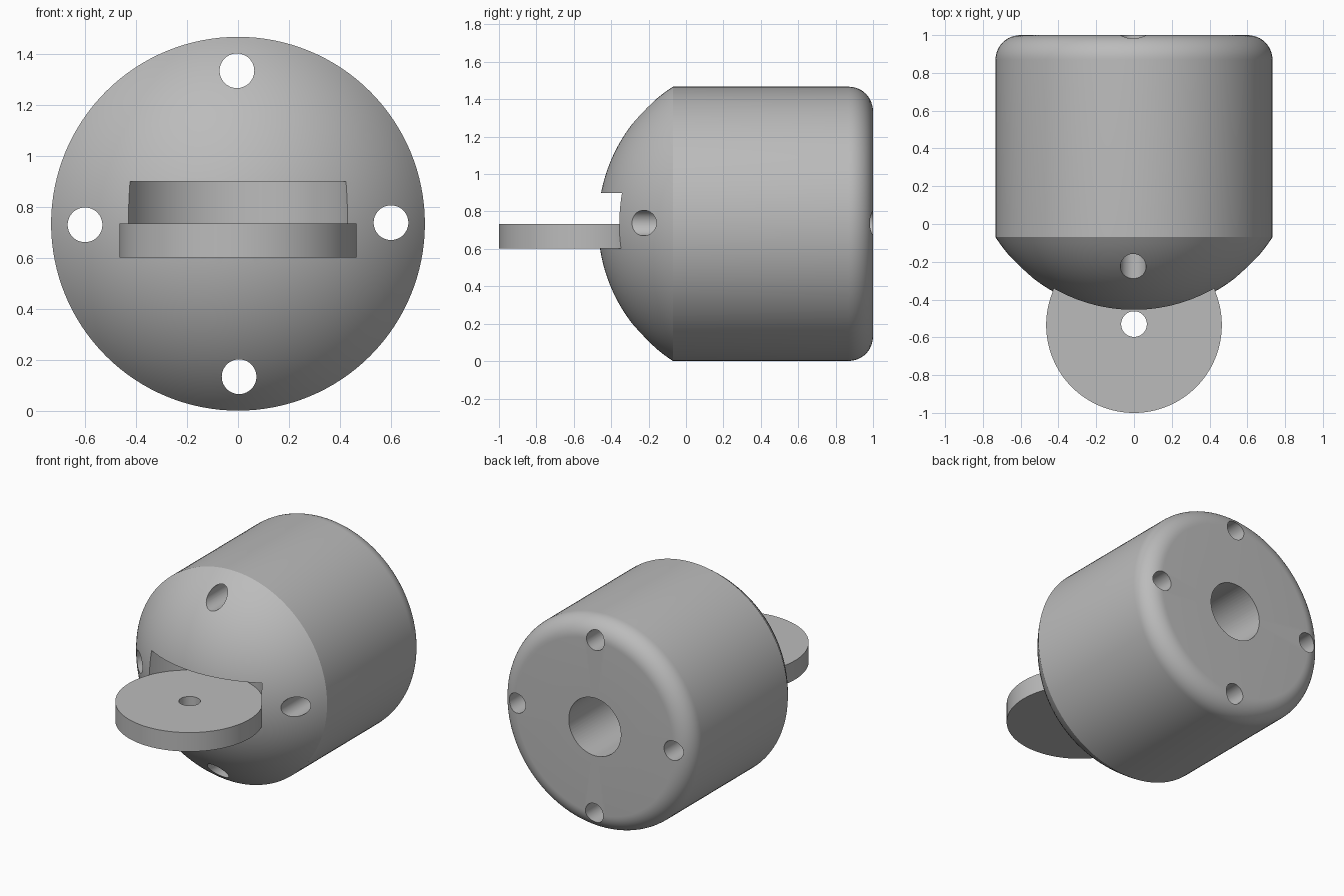
import bpy, bmesh, math
from mathutils import Matrix, Vector

cube = bpy.data.objects.get("Cube")
if cube:
    bpy.data.objects.remove(cube, do_unlink=True)

# Main dimensions
AXIS_Z = 0.734      # height of the barrel axis
RADIUS = 0.733      # barrel radius
RIM_Y = -0.07       # where the dome meets the barrel
BACK_Y = 1.0
FILLET = 0.13
DOME_H = 0.40
TAB_Y, TAB_R = -0.535, 0.465

grey = bpy.data.materials.new("plain_grey")
grey.use_nodes = True
colour = (0.5, 0.5, 0.5, 1)
grey.diffuse_color = colour
grey.node_tree.nodes["Principled BSDF"].inputs["Base Color"].default_value = colour


def make_object(name, bm):
    bmesh.ops.recalc_face_normals(bm, faces=bm.faces)
    mesh = bpy.data.meshes.new(name)
    bm.to_mesh(mesh)
    bm.free()
    mesh.materials.append(grey)
    obj = bpy.data.objects.new(name, mesh)
    bpy.context.collection.objects.link(obj)
    return obj


def cylinder(name, radius, start, end, segments=64):
    """Cylinder running between two points."""
    a, b = Vector(start), Vector(end)
    turn = (b - a).to_track_quat('Z', 'Y').to_matrix().to_4x4()
    bm = bmesh.new()
    bmesh.ops.create_cone(bm, cap_ends=True, segments=segments, radius1=radius, radius2=radius,
                          depth=(b - a).length, matrix=Matrix.Translation((a + b) / 2) @ turn)
    return make_object(name, bm)


def combine(target, tool, operation):
    mod = target.modifiers.new(operation.lower(), 'BOOLEAN')
    mod.operation, mod.solver, mod.object = operation, 'EXACT', tool
    bpy.context.view_layer.objects.active = target
    bpy.ops.object.modifier_apply(modifier=mod.name)
    bpy.data.objects.remove(tool, do_unlink=True)


# Barrel with domed front and rounded back, turned around the y axis
sphere_r = (RADIUS ** 2 + DOME_H ** 2) / (2 * DOME_H)
sphere_y = RIM_Y - DOME_H + sphere_r
half_angle = math.asin(RADIUS / sphere_r)
profile = []
for i in range(25):
    a = half_angle * i / 24
    profile.append((sphere_r * math.sin(a), sphere_y - sphere_r * math.cos(a)))
for i in range(13):
    a = math.pi / 2 * i / 12
    profile.append((RADIUS - FILLET + FILLET * math.cos(a), BACK_Y - FILLET + FILLET * math.sin(a)))
profile.append((0, BACK_Y))

bm = bmesh.new()
verts = [bm.verts.new((r, y, AXIS_Z)) for r, y in profile]
edges = [bm.edges.new(pair) for pair in zip(verts, verts[1:])]
bmesh.ops.spin(bm, geom=verts + edges, cent=(0, 0, AXIS_Z), axis=(0, 1, 0),
               angle=2 * math.pi, steps=128)
bmesh.ops.remove_doubles(bm, verts=bm.verts, dist=1e-5)
body = make_object("domed_barrel_with_tab", bm)

# Round tab, joined tall and then trimmed by the slot above it
combine(body, cylinder("tab", TAB_R, (0, TAB_Y, 0.602), (0, TAB_Y, 0.82), 128), 'UNION')
combine(body, cylinder("slot", TAB_R + 0.0005, (0, TAB_Y, 0.734), (0, TAB_Y, 0.9), 128), 'DIFFERENCE')
combine(body, cylinder("tab_hole", 0.068, (0, -0.53, 0.592), (0, -0.53, 0.8)), 'DIFFERENCE')

# Four long through holes and a blind bore in the back
for i in range(4):
    a = math.radians(90 * i + 0.4)
    x, z = 0.6 * math.cos(a), AXIS_Z + 0.6 * math.sin(a)
    combine(body, cylinder("through_hole", 0.068, (x, -0.8, z), (x, 1.2, z)), 'DIFFERENCE')
combine(body, cylinder("back_bore", 0.2, (0, 0.3, AXIS_Z), (0, 1.2, AXIS_Z)), 'DIFFERENCE')

bpy.ops.object.select_all(action='DESELECT')
body.select_set(True)
bpy.context.view_layer.objects.active = body
bpy.ops.object.shade_smooth_by_angle(angle=math.radians(25))
